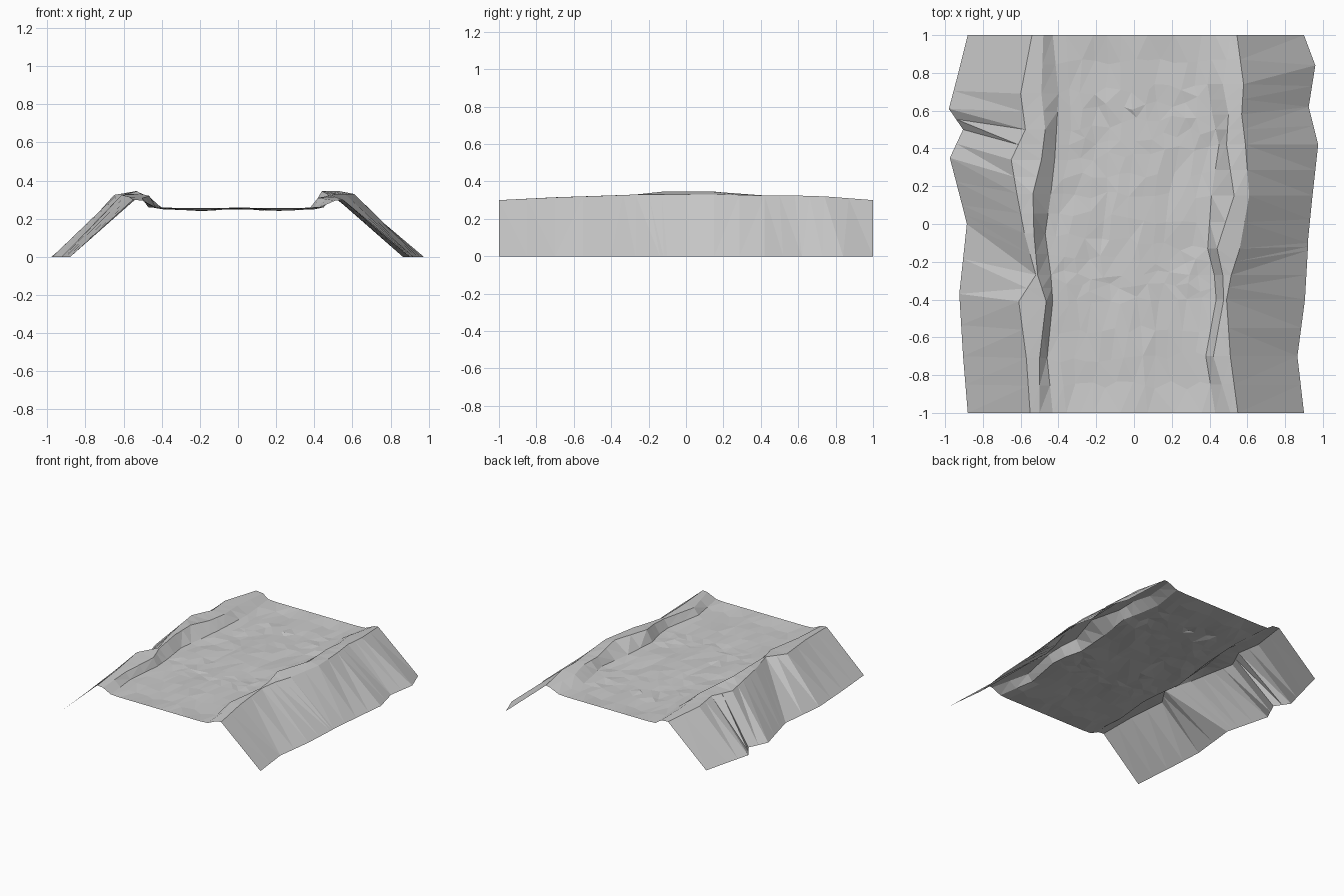
import bpy, bmesh, random
from mathutils import Vector

random.seed(7)
cube = bpy.data.objects.get("Cube")
if cube:
    bpy.data.objects.remove(cube, do_unlink=True)

stone = bpy.data.materials.new("stone grey")
stone.use_nodes = True
GREY = (0.6, 0.6, 0.6, 1)
stone.diffuse_color = GREY
stone.node_tree.nodes["Principled BSDF"].inputs["Base Color"].default_value = GREY


def line(xs, ys, zs):
    """Lengthwise line through the given stations, with a midpoint in every gap."""
    points = [Vector(p) for p in zip(xs, ys, zs)]
    result = [points[0]]
    for a, b in zip(points, points[1:]):
        result += [(a + b) / 2, b]
    return result


def loft(name, lines):
    """Faceted surface skinned across lengthwise lines, ordered left to right in x."""
    bm = bmesh.new()
    grid = [[bm.verts.new(p) for p in row] for row in lines]
    for a, b in zip(grid, grid[1:]):
        for j in range(len(a) - 1):
            bm.faces.new((a[j], b[j], b[j + 1], a[j + 1]))
    bmesh.ops.triangulate(bm, faces=bm.faces[:], quad_method='SHORT_EDGE')
    mesh = bpy.data.meshes.new(name)
    bm.to_mesh(mesh)
    bm.free()
    mesh.materials.append(stone)
    obj = bpy.data.objects.new(name, mesh)
    bpy.context.collection.objects.link(obj)
    return obj


# Stations along each bank, and the rim height there
left_y = [-1, -.71, -.41, -.27, -.05, .16, .34, .5, .69, 1]
right_y = [-1, -.7, -.4, -.27, -.13, .15, .42, .58, .74, 1]
outer_z = [.3, .315, .325, .33, .33, .33, .325, .325, .32, .3]
inner_z = [.295, .31, .32, .33, .345, .345, .325, .32, .31, .295]
ground = [0] * len(left_y)
shore = [.26] * len(left_y)

# Left bank: foot, outer rim, inner rim, shore
left_foot = line([-.88, -.905, -.925, -.885, -.91, -.975, -.905, -.98, -.93, -.88],
                 [-1, -.7, -.37, 0, .1, .35, .5, .61, .8, 1], ground)
left_outer = line([-.55, -.57, -.61, -.52, -.58, -.62, -.65, -.575, -.6, -.54], left_y, outer_z)
left_inner = line([-.5, -.5, -.465, -.51, -.53, -.535, -.49, -.47, -.49, -.48], left_y, inner_z)
left_shore = line([-.43, -.46, -.43, -.44, -.47, -.44, -.42, -.41, -.4, -.43], left_y, shore)
loft("left_bank_slope", [left_foot, left_outer])
loft("left_bank_rim", [left_outer, left_inner, left_shore])

# Right bank: shore, inner rim, outer rim, foot
right_foot = line([.9, .865, .905, .92, .92, .945, .975, .925, .96, .9],
                  [-1, -.7, -.4, -.14, -.1, .15, .42, .62, .84, 1], ground)
right_outer = line([.55, .51, .49, .515, .56, .61, .59, .57, .58, .545], right_y, outer_z)
right_inner = line([.51, .42, .475, .47, .44, .53, .49, .5, .47, .51], right_y, inner_z)
right_shore = line([.43, .38, .435, .425, .39, .41, .45, .415, .39, .43], right_y, shore)
loft("right_bank_rim", [right_shore, right_inner, right_outer])
loft("right_bank_slope", [right_outer, right_foot])

# Bed: shallow channels and rough ground between the shores, calm at both ends
COLUMNS = 12
bed = [left_shore]
for i in range(1, COLUMNS):
    t = i / COLUMNS
    column = []
    for a, b in zip(left_shore, right_shore):
        p = a.lerp(b, t)
        rough = 1 if abs(p.y) < .99 else 0
        channel = max(0, 1 - abs(abs(p.x) - .2) / .15)
        p.z = .256 - rough * (.008 * channel + random.uniform(-.003, .008))
        p.x += rough * random.uniform(-.02, .02)
        p.y += rough * random.uniform(-.025, .025)
        column.append(p)
    bed.append(column)
loft("channel_bed", bed + [right_shore])
